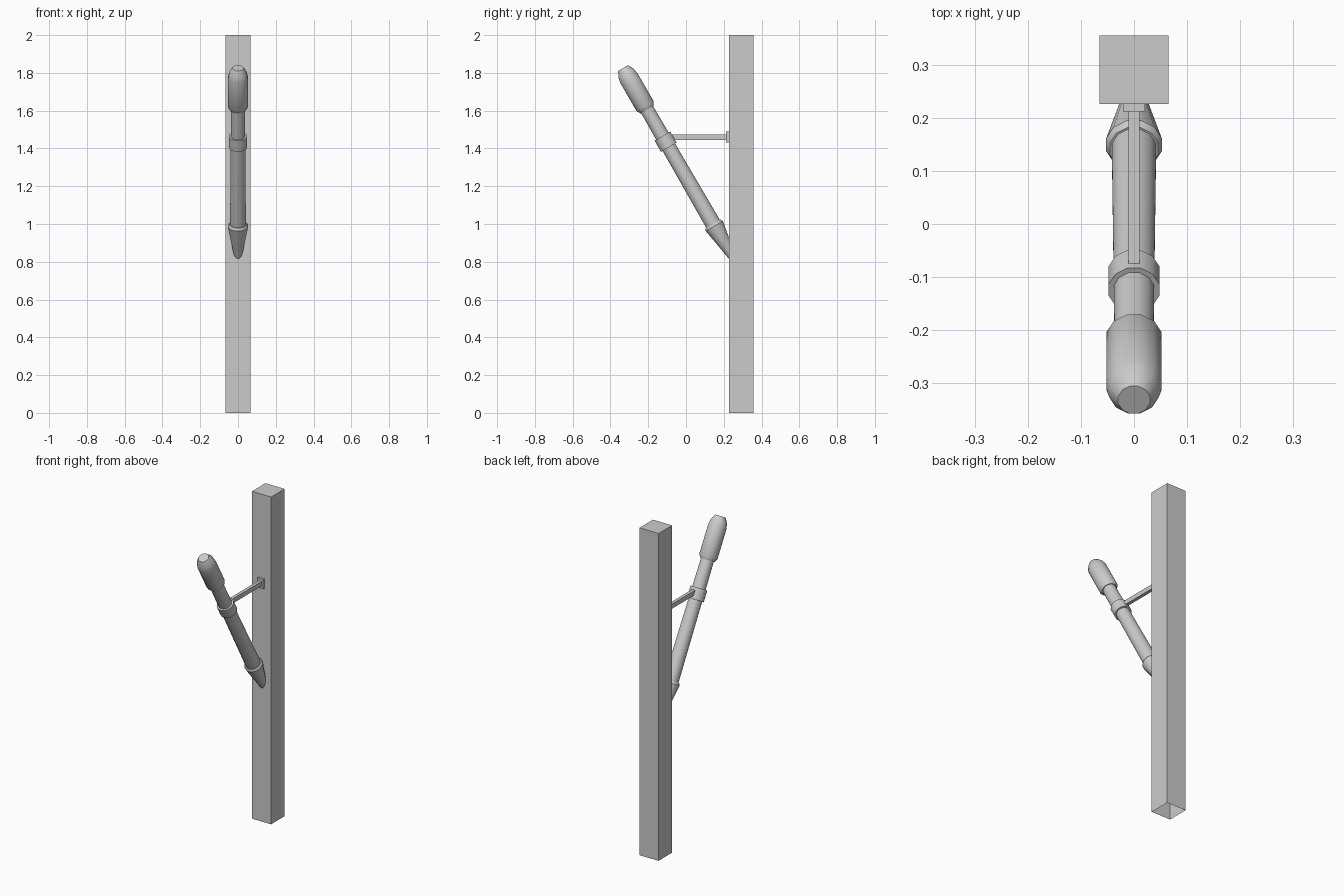
import bpy, bmesh
from math import radians, sin, cos, pi

if "Cube" in bpy.data.objects:
    bpy.data.objects.remove(bpy.data.objects["Cube"])

TILT = radians(30)
ORIGIN = (0, 0.15, 0.989)   # widest ring of the foot cone
SIDES = 12


def finish(name, bm, smooth=False):
    bmesh.ops.recalc_face_normals(bm, faces=bm.faces)
    me = bpy.data.meshes.new(name)
    bm.to_mesh(me)
    bm.free()
    ob = bpy.data.objects.new(name, me)
    bpy.context.collection.objects.link(ob)
    if smooth:
        bpy.ops.object.select_all(action='DESELECT')
        ob.select_set(True)
        bpy.context.view_layer.objects.active = ob
        bpy.ops.object.shade_smooth_by_angle(angle=radians(35))
    return ob


def lathe(name, profile):
    """Revolve (radius, distance along tilted axis) pairs, capped at both ends."""
    bm = bmesh.new()
    rings = []
    for r, s in profile:
        angles = [2 * pi * (i + 0.5) / SIDES for i in range(SIDES)]
        rings.append([bm.verts.new((r * cos(a), r * sin(a), s)) for a in angles])
    for lo, hi in zip(rings, rings[1:]):
        for i in range(SIDES):
            j = (i + 1) % SIDES
            bm.faces.new((lo[i], lo[j], hi[j], hi[i]))
    bm.faces.new(rings[0][::-1])
    bm.faces.new(rings[-1])
    ob = finish(name, bm, smooth=True)
    ob.location = ORIGIN
    ob.rotation_euler = (TILT, 0, 0)
    return ob


def box(name, lo, hi, open_bottom=False):
    bm = bmesh.new()
    bmesh.ops.create_cube(bm, size=1)
    for v in bm.verts:
        v.co = [(a + b) / 2 + c * (b - a) for a, b, c in zip(lo, hi, v.co)]
    bmesh.ops.recalc_face_normals(bm, faces=bm.faces)
    if open_bottom:
        base = [f for f in bm.faces if f.normal.z < -0.9]
        bmesh.ops.delete(bm, geom=base, context='FACES_ONLY')
    return finish(name, bm)


# Upright post, open underneath
box("post", (-0.065, 0.227, 0), (0.065, 0.357, 2), open_bottom=True)

# Tilted torch: foot cone, tapered handle, collar and domed head
lathe("foot_cone", [(0.012, -0.235), (0.0545, 0), (0.0475, 0.014)])
lathe("handle", [(0.0435, -0.01), (0.038, 0.75)])
lathe("collar", [(0.0495, 0.482), (0.0495, 0.55)])
lathe("torch_head", [(0.042, 0.712), (0.0542, 0.734), (0.0542, 0.904),
                     (0.048, 0.936), (0.031, 0.966)])

# Bracket holding the collar to the post
box("bracket_arm", (-0.01, -0.08, 1.446), (0.01, 0.216, 1.474))
box("bracket_plate", (-0.021, 0.213, 1.431), (0.021, 0.23, 1.489))
